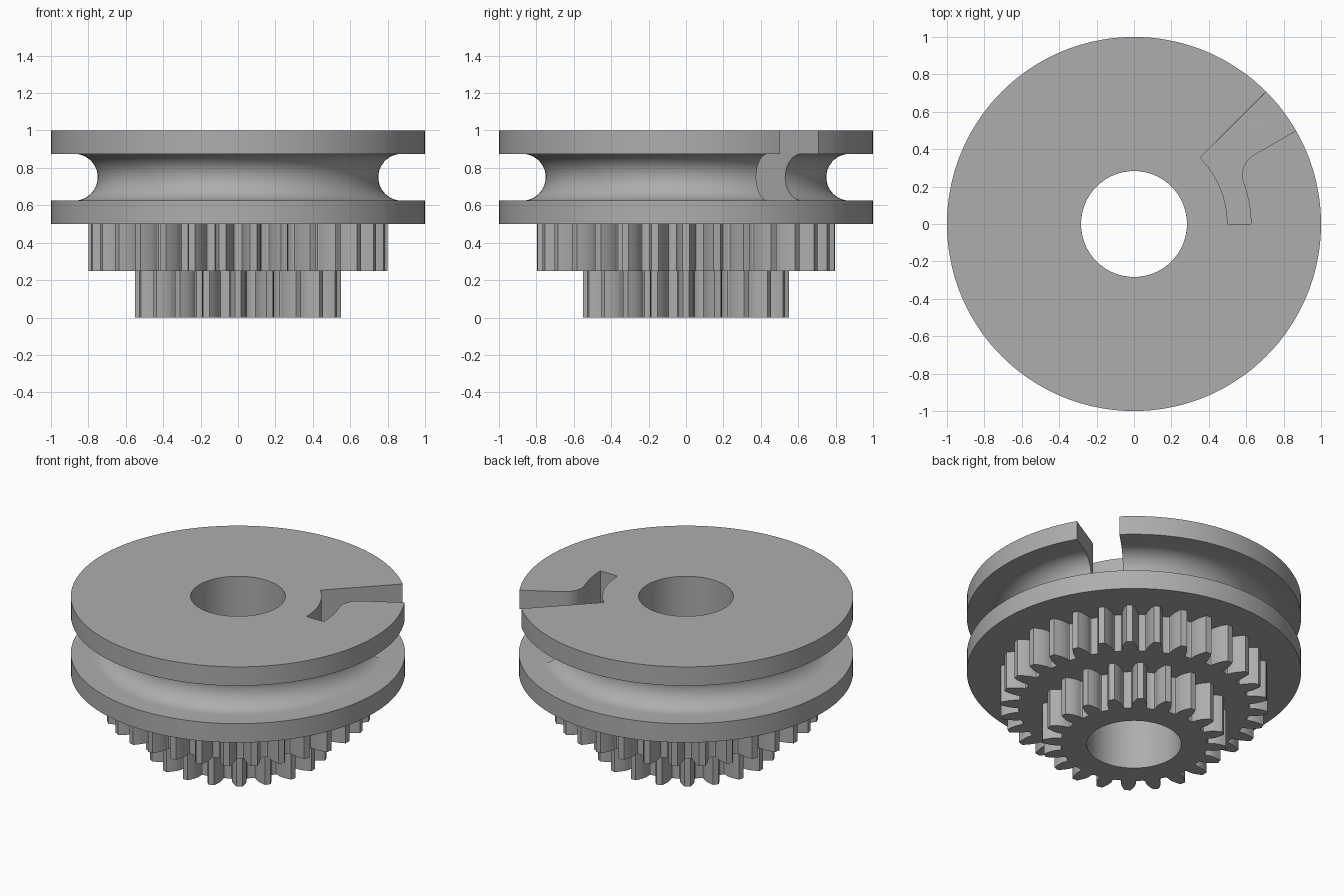
import bpy
import bmesh
from math import sin, cos, tan, acos, asin, pi, sqrt, radians

BORE = 0.283
SEGS = 144
MODULE = 0.05

cube = bpy.data.objects.get("Cube")
if cube:
    bpy.data.objects.remove(cube)

grey = bpy.data.materials.new("plain grey")
grey.use_nodes = True
colour = (0.42, 0.42, 0.42, 1)
grey.diffuse_color = colour
grey.node_tree.nodes["Principled BSDF"].inputs["Base Color"].default_value = colour


def polar(r, a):
    return r * cos(a), r * sin(a)


def finish(bm, name):
    bmesh.ops.recalc_face_normals(bm, faces=bm.faces)
    mesh = bpy.data.meshes.new(name)
    bm.to_mesh(mesh)
    bm.free()
    obj = bpy.data.objects.new(name, mesh)
    bpy.context.collection.objects.link(obj)
    mesh.materials.append(grey)
    return obj


def ring_solid(name, columns):
    """Skin a closed ring of columns, each a closed loop of (radius, angle, z)."""
    bm = bmesh.new()
    cols = [[bm.verts.new((*polar(r, a), z)) for r, a, z in col] for col in columns]
    for i, col in enumerate(cols):
        prev = cols[i - 1]
        for j in range(len(col)):
            bm.faces.new((prev[j - 1], col[j - 1], col[j], prev[j]))
    return finish(bm, name)


def smooth(obj, angle):
    bpy.ops.object.select_all(action='DESELECT')
    obj.select_set(True)
    bpy.context.view_layer.objects.active = obj
    bpy.ops.object.shade_smooth_by_angle(angle=radians(angle))


def spur_gear(name, teeth, z0, z1):
    """Involute spur gear with a central bore and a tooth on the +x axis."""
    pitch = MODULE * teeth / 2
    root, tip = pitch - 1.25 * MODULE, pitch + MODULE
    base = pitch * cos(radians(20))

    def involute(r):
        p = acos(min(1, base / r))
        return tan(p) - p

    def half_angle(r):
        return pi / (2 * teeth) + involute(pitch) - involute(r)

    # Flank from the root fillet to the tip
    flank = [(root, half_angle(root) + 0.012 / root),
             (root + 0.004, half_angle(root) + 0.004 / root),
             (root + 0.012, half_angle(root))]
    start = max(base, root + 0.016)
    for i in range(7):
        r = start + (tip - start) * i / 6
        flank.append((r, half_angle(r)))
    tooth = [(r, -a) for r, a in flank] + [(tip, 0)] + flank[::-1]
    columns = []
    for t in range(teeth):
        for r, a in tooth:
            a += 2 * pi * t / teeth
            columns.append([(BORE, a, z0), (r, a, z0), (r, a, z1), (BORE, a, z1)])
    smooth(ring_solid(name, columns), 25)


spur_gear("small_gear", 20, 0, 0.25)
spur_gear("large_gear", 30, 0.25, 0.5)

# Pulley wheel with a half-round cord groove
GROOVE_R, GROOVE_Z, RAD = 0.875, 0.75, 0.125
profile = [(BORE, 0.5), (1, 0.5), (1, GROOVE_Z - RAD)]
for i in range(21):
    a = pi * i / 20
    profile.append((GROOVE_R - RAD * sin(a), GROOVE_Z - RAD * cos(a)))
profile += [(1, GROOVE_Z + RAD), (1, 1), (BORE, 1)]
wheel = ring_solid("pulley_wheel", [[(r, 2 * pi * s / SEGS, z) for r, z in profile]
                                    for s in range(SEGS)])

# Cord slot: hooked channel, opening at the rim between two radial walls
INNER, OUTER, FILLET = 0.5, 0.625, 0.125
wall = radians(30)
centre_r = OUTER + FILLET
centre_a = wall - asin(FILLET / centre_r)
cx, cy = polar(centre_r, centre_a)
N = 16
outline = [polar(INNER, pi / 4 * (N - i) / N) for i in range(N + 1)]
outline += [polar(OUTER, centre_a * i / N) for i in range(N + 1)]
sweep_from, sweep_to = centre_a + pi, wall + pi / 2
for i in range(1, N + 1):
    dx, dy = polar(FILLET, sweep_from + (sweep_to - sweep_from) * i / N)
    outline.append((cx + dx, cy + dy))
outline += [polar(1.2, wall), polar(1.2, pi / 4)]

bm = bmesh.new()
floor = bm.faces.new([bm.verts.new((x, y, GROOVE_Z - RAD + 0.0005)) for x, y in outline])
lifted = bmesh.ops.extrude_face_region(bm, geom=[floor], use_keep_orig=True)
bmesh.ops.translate(bm, vec=(0, 0, 0.6),
                    verts=[v for v in lifted["geom"] if isinstance(v, bmesh.types.BMVert)])
cutter = finish(bm, "slot_cutter")
cutter.hide_render = True

cut = wheel.modifiers.new("cord_slot", 'BOOLEAN')
cut.operation = 'DIFFERENCE'
cut.solver = 'EXACT'
cut.object = cutter
bpy.context.view_layer.objects.active = wheel
bpy.ops.object.modifier_apply(modifier=cut.name)
bpy.data.objects.remove(cutter)
smooth(wheel, 25)
